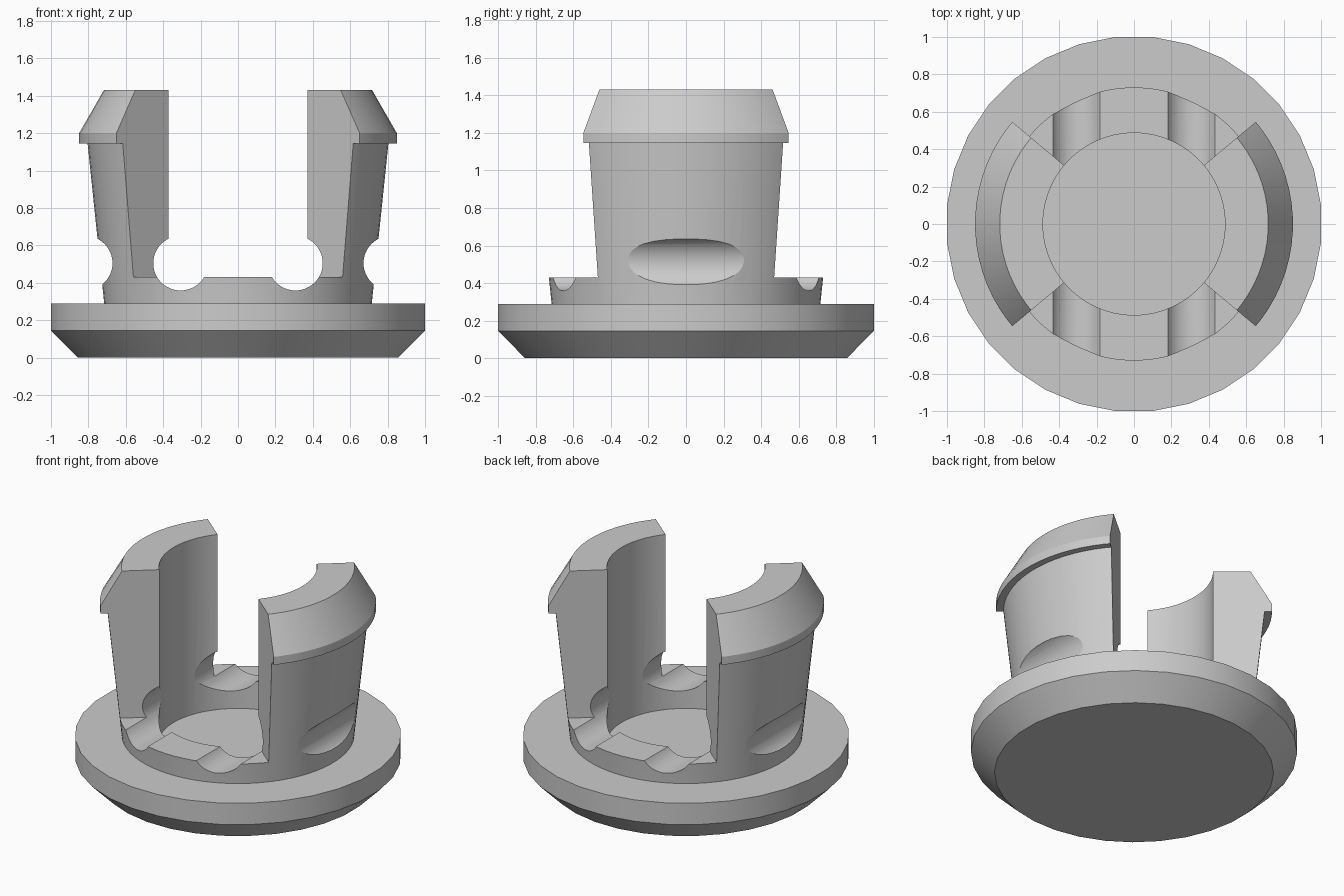
import bpy
import bmesh
from math import cos, sin, radians, tau, pi
from mathutils import Matrix

if "Cube" in bpy.data.objects:
    bpy.data.objects.remove(bpy.data.objects["Cube"])

grey = bpy.data.materials.new("light grey plastic")
grey.diffuse_color = (0.6, 0.6, 0.6, 1)
grey.use_nodes = True
grey.node_tree.nodes["Principled BSDF"].inputs["Base Color"].default_value = grey.diffuse_color


def make_object(name, bm):
    bmesh.ops.recalc_face_normals(bm, faces=bm.faces)
    mesh = bpy.data.meshes.new(name)
    bm.to_mesh(mesh)
    bm.free()
    mesh.materials.append(grey)
    obj = bpy.data.objects.new(name, mesh)
    bpy.context.collection.objects.link(obj)
    return obj


def revolve(name, profile, segments, closed):
    """Turn (radius, z) points about z; open ends are capped with flat discs."""
    bm = bmesh.new()
    rings = []
    for r, z in profile:
        angles = [tau * (i + 0.5) / segments for i in range(segments)]
        rings.append([bm.verts.new((r * cos(a), r * sin(a), z)) for a in angles])
    pairs = list(zip(rings, rings[1:]))
    if closed:
        pairs.append((rings[-1], rings[0]))
    else:
        bm.faces.new(rings[0])
        bm.faces.new(rings[-1])
    for a, b in pairs:
        for i in range(segments):
            j = (i + 1) % segments
            bm.faces.new((a[i], a[j], b[j], b[i]))
    return make_object(name, bm)


def wedge_cutter(middle):
    """Sector prism that opens the gap between the two prongs."""
    bm = bmesh.new()
    angles = [radians(middle + d) for d in (-50, 0, 50)]
    points = [(0, 0)] + [(2 * cos(a), 2 * sin(a)) for a in angles]
    low = bm.faces.new([bm.verts.new((x, y, 0.43)) for x, y in points])
    out = bmesh.ops.extrude_face_region(bm, geom=[low])
    top = [g for g in out["geom"] if isinstance(g, bmesh.types.BMVert)]
    bmesh.ops.translate(bm, verts=top, vec=(0, 0, 1.5))
    return make_object("gap_cutter", bm)


def groove_cutter(x):
    """Round bar along y."""
    bm = bmesh.new()
    bmesh.ops.create_cone(bm, cap_ends=True, segments=48, radius1=0.146,
                          radius2=0.146, depth=2.2,
                          matrix=Matrix.Translation((x, 0, 0.505)) @ Matrix.Rotation(pi / 2, 4, 'X'))
    return make_object("groove_cutter", bm)


def cut(obj, cutter):
    mod = obj.modifiers.new("cut", 'BOOLEAN')
    mod.operation = 'DIFFERENCE'
    mod.solver = 'EXACT'
    mod.object = cutter
    bpy.context.view_layer.objects.active = obj
    bpy.ops.object.modifier_apply(modifier=mod.name)
    bpy.data.objects.remove(cutter)


# Flange with chamfered underside and a shallow seat for the collar
flange = revolve("flange", [(0.86, 0), (1.005, 0.145), (1.005, 0.29),
                            (0.6, 0.29), (0.6, 0.24)], 32, False)

# Collar and prongs: tapered tube with a snap lip, bored through
prongs = revolve("collar_and_prongs",
                 [(0.487, 0.2), (0.71, 0.2), (0.716, 0.29), (0.805, 1.145),
                  (0.85, 1.145), (0.85, 1.2), (0.718, 1.43), (0.487, 1.43)], 72, True)

# Front and back gaps leave two prongs
for middle in (90, 270):
    cut(prongs, wedge_cutter(middle))

# Grooves at the prong roots, inside and outside
for side in (-1, 1):
    for x in (0.307, 0.817):
        cut(prongs, groove_cutter(side * x))

# Smooth round surfaces, crisp edges
for obj in (flange, prongs):
    bpy.ops.object.select_all(action='DESELECT')
    obj.select_set(True)
    bpy.context.view_layer.objects.active = obj
    bpy.ops.object.shade_smooth_by_angle(angle=radians(20))
